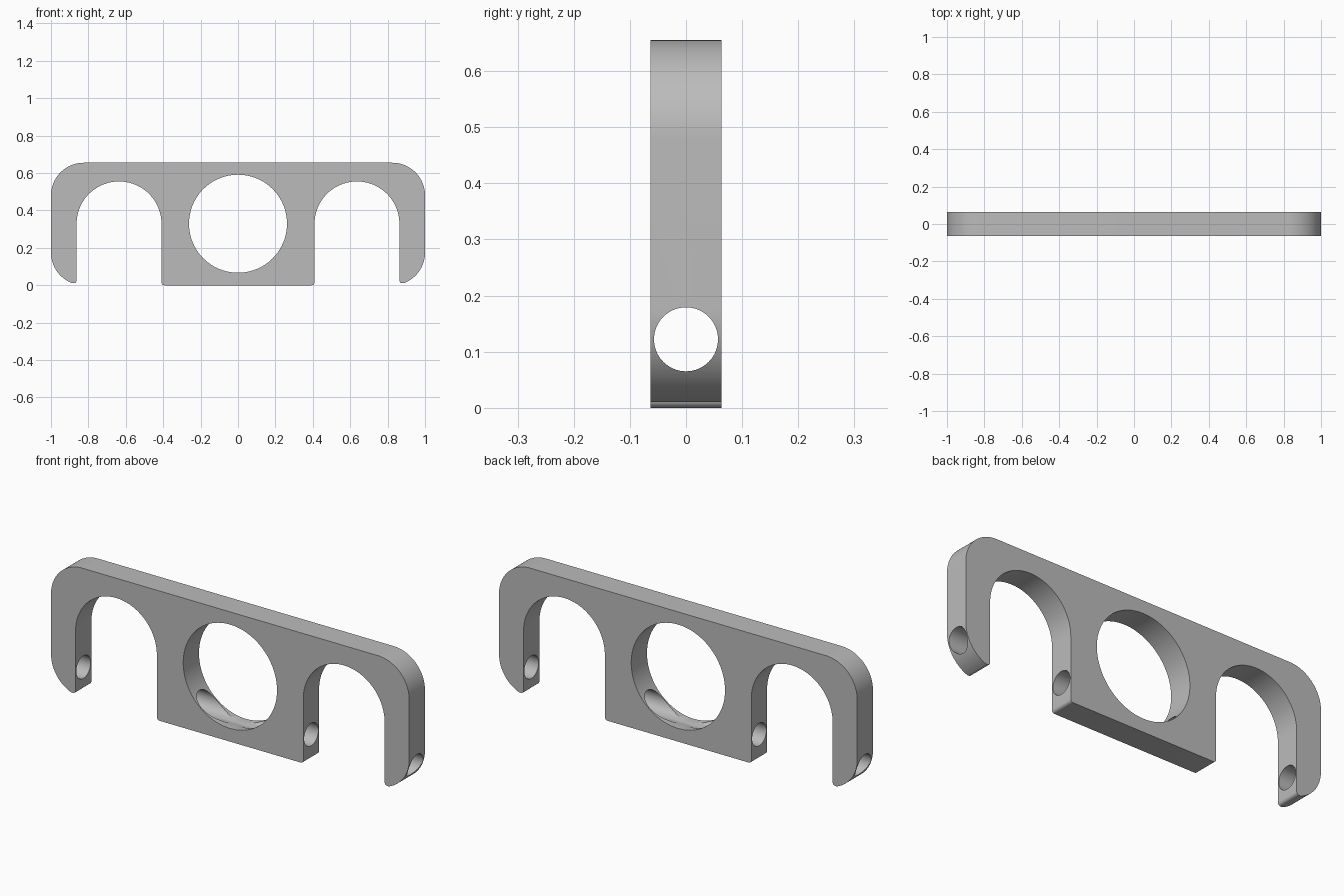
import bpy, bmesh
from math import radians, cos, sin, pi
from mathutils import Vector, Matrix

cube = bpy.data.objects.get("Cube")
if cube:
    bpy.data.objects.remove(cube)

HEIGHT, HALF_DEPTH = 0.655, 0.063
CORNER, FILLET = 0.175, 0.015
SLOT_X, SLOT_R, MID_Z = 0.636, 0.227, 0.328

grey = bpy.data.materials.new("plain grey")
grey.use_nodes = True
colour = (0.5, 0.5, 0.5, 1)
grey.diffuse_color = colour
grey.node_tree.nodes["Principled BSDF"].inputs["Base Color"].default_value = colour


def arc(x, z, r, start, end, steps):
    angles = [radians(start + (end - start) * i / steps) for i in range(steps + 1)]
    return [(x + r * cos(a), z + r * sin(a)) for a in angles]


def make_object(name, bm):
    bmesh.ops.recalc_face_normals(bm, faces=bm.faces)
    mesh = bpy.data.meshes.new(name)
    bm.to_mesh(mesh)
    bm.free()
    mesh.materials.append(grey)
    obj = bpy.data.objects.new(name, mesh)
    bpy.context.collection.objects.link(obj)
    return obj


def cutter(name, radius, length, z, axis):
    bm = bmesh.new()
    turn = Matrix.Rotation(pi / 2, 4, axis)
    bmesh.ops.create_cone(bm, cap_ends=True, segments=96, radius1=radius, radius2=radius,
                          depth=length, matrix=Matrix.Translation((0, 0, z)) @ turn)
    obj = make_object(name, bm)
    obj.hide_render = True
    return obj


# Half outline: rounded shoulder, tapered arm tip, arched slot, centre block
inner, outer = SLOT_X - SLOT_R, SLOT_X + SLOT_R
half = arc(1 - CORNER, HEIGHT - CORNER, CORNER, 90, 0, 24)
half += arc(1 - CORNER, CORNER, CORNER, 0, -70, 20)
half += arc(outer + FILLET, 0.026, FILLET, -80, -180, 8)
half += arc(SLOT_X, MID_Z, SLOT_R, 0, 180, 48)
half += arc(inner - FILLET, FILLET, FILLET, 0, -90, 8)
outline = half + [(-x, z) for x, z in reversed(half)]

# Extruded plate
bm = bmesh.new()
front = bm.faces.new([bm.verts.new((x, -HALF_DEPTH, z)) for x, z in outline])
grown = bmesh.ops.extrude_face_region(bm, geom=[front])["geom"]
bmesh.ops.translate(bm, vec=Vector((0, 2 * HALF_DEPTH, 0)),
                    verts=[g for g in grown if isinstance(g, bmesh.types.BMVert)])
plate = make_object("bracket_plate", bm)

# Large centre opening and the rod hole drilled through the whole width
for tool in (cutter("centre_opening_cutter", 0.262, 1, MID_Z + 0.001, 'X'),
             cutter("rod_hole_cutter", 0.057, 3, 0.122, 'Y')):
    mod = plate.modifiers.new(tool.name, 'BOOLEAN')
    mod.operation, mod.solver, mod.object = 'DIFFERENCE', 'EXACT', tool
    bpy.context.view_layer.objects.active = plate
    bpy.ops.object.modifier_apply(modifier=mod.name)
    bpy.data.objects.remove(tool)

bpy.ops.object.select_all(action='DESELECT')
plate.select_set(True)
bpy.context.view_layer.objects.active = plate
bpy.ops.object.shade_smooth_by_angle(angle=radians(30))
